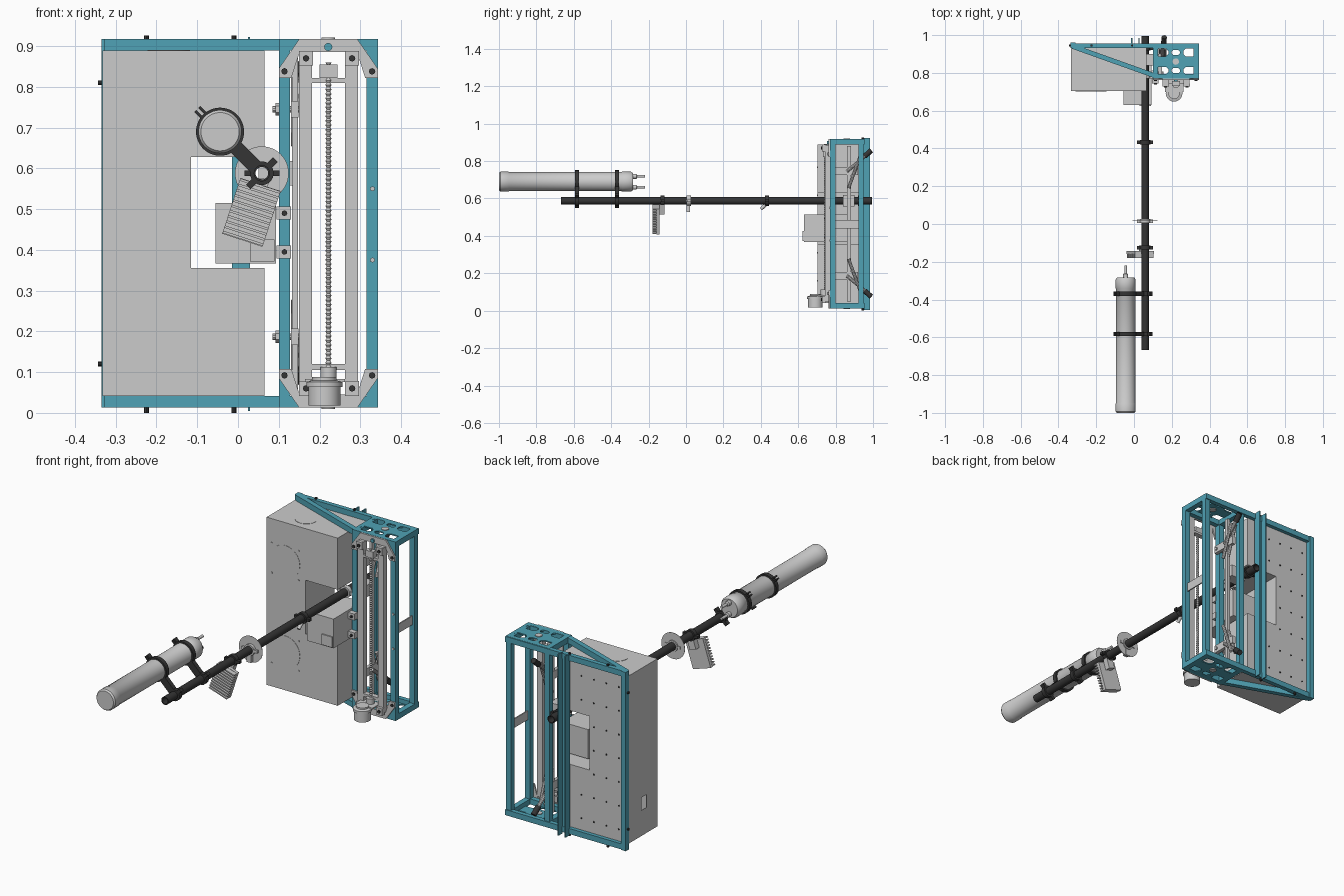
import bpy, bmesh, math
from mathutils import Vector, Matrix

if "Cube" in bpy.data.objects:
    bpy.data.objects.remove(bpy.data.objects["Cube"])


def material(name, col):
    m = bpy.data.materials.new(name)
    m.diffuse_color = (*col, 1)
    m.use_nodes = True
    m.node_tree.nodes["Principled BSDF"].inputs["Base Color"].default_value = m.diffuse_color
    return m


TEAL = material("teal_paint", (0.08, 0.36, 0.46))
DARK = material("dark_plastic", (0.035, 0.035, 0.035))
MID = 0.465                      # mirror height of the frame


def finish(name, bm, mat=None, smooth=False):
    bmesh.ops.remove_doubles(bm, verts=bm.verts, dist=1e-6)
    bmesh.ops.recalc_face_normals(bm, faces=bm.faces)
    me = bpy.data.meshes.new(name)
    bm.to_mesh(me)
    bm.free()
    ob = bpy.data.objects.new(name, me)
    bpy.context.collection.objects.link(ob)
    if mat:
        me.materials.append(mat)
    if smooth:
        bpy.ops.object.select_all(action='DESELECT')
        ob.select_set(True)
        bpy.context.view_layer.objects.active = ob
        bpy.ops.object.shade_smooth_by_angle(angle=math.radians(35))
    return ob


def prism(name, pts, a, b, mat=None, axis='y'):
    bm = bmesh.new()
    put = (lambda p, t: (p[0], t, p[1])) if axis == 'y' else (lambda p, t: (p[0], p[1], t))
    f = bm.faces.new([bm.verts.new(put(p, a)) for p in pts])
    geo = bmesh.ops.extrude_face_region(bm, geom=[f])['geom']
    d = Vector(put((0, 0), b - a))
    bmesh.ops.translate(bm, verts=[v for v in geo if isinstance(v, bmesh.types.BMVert)], vec=d)
    return finish(name, bm, mat)


def box(name, x0, x1, y0, y1, z0, z1, mat=None):
    return prism(name, [(x0, z0), (x1, z0), (x1, z1), (x0, z1)], y0, y1, mat)


def lathe(name, prof, loc, d, mat=None, seg=32, ring=False):
    """Spin (radius, distance) points about direction d from loc."""
    bm = bmesh.new()
    rot = Vector((0, 0, 1)).rotation_difference(Vector(d)).to_matrix()
    rows = [[bm.verts.new(Vector(loc) + rot @ Vector((r * math.cos(2 * math.pi * i / seg),
             r * math.sin(2 * math.pi * i / seg), t))) for i in range(seg)] for r, t in prof]
    for k in range(len(rows) - (0 if ring else 1)):
        a, b = rows[k], rows[(k + 1) % len(rows)]
        for i in range(seg):
            bm.faces.new((a[i], a[(i + 1) % seg], b[(i + 1) % seg], b[i]))
    return finish(name, bm, mat, True)


def cyl(name, p, q, r, mat=None, seg=24):
    d = Vector(q) - Vector(p)
    return lathe(name, [(0, 0), (r, 0), (r, d.length), (0, d.length)], p, d, mat, seg)


def tube(name, p, q, r, ri, mat=None, seg=32):
    d = Vector(q) - Vector(p)
    return lathe(name, [(ri, 0), (r, 0), (r, d.length), (ri, d.length)], p, d, mat, seg, True)


def bar2d(p, q, w):
    p, q = Vector(p), Vector(q)
    n = (q - p).normalized()
    n = Vector((-n.y, n.x)) * w / 2
    return [p - n, q - n, q + n, p + n]


def cut(ob, cutter):
    m = ob.modifiers.new("cut", 'BOOLEAN')
    m.operation, m.solver, m.object = 'DIFFERENCE', 'EXACT', cutter
    cutter.hide_render = True
    cutter.hide_set(True)


# --- welded frame ---
for i, x in enumerate((0.10, 0.315)):
    for j, y in enumerate((0.77, 0.922)):
        box(f"frame_post_{i}{j}", x, x + 0.028, y, y + 0.028, 0.013, 0.917, TEAL)
box("frame_left_post", -0.335, -0.309, 0.935, 0.96, 0.013, 0.917, TEAL)
box("rear_channel_web", -0.015, 0.03, 0.947, 0.953, 0.013, 0.917, TEAL)
box("rear_channel_flange_a", -0.015, -0.009, 0.953, 0.984, 0.005, 0.922, TEAL)
box("rear_channel_flange_b", 0.024, 0.03, 0.953, 0.984, 0.005, 0.922, TEAL)
for tag, z0, zp in (("top", 0.889, 0.912), ("bottom", 0.013, 0.013)):
    z1 = z0 + 0.028
    box(tag + "_back_bar", -0.335, 0.343, 0.932, 0.955, z0, z1, TEAL)
    prism(tag + "_diagonal_bar", bar2d((-0.325, 0.94), (0.11, 0.785), 0.025), z0, z1, TEAL, 'z')
    box(tag + "_front_bar", 0.10, 0.343, 0.77, 0.795, z0, z1, TEAL)
    for x in (0.10, 0.315):
        box(tag + "_side_bar", x, x + 0.028, 0.77, 0.95, z0, z1, TEAL)
    # slotted cover plate
    plate = box(tag + "_slotted_plate", 0.10, 0.343, 0.77, 0.95, zp, zp + 0.006, TEAL)
    for dx in (-0.072, 0, 0.072):
        for dy in (-0.048, 0.048):
            w, h, c = (0.032, 0.02, 0.012) if dx else (0.022, 0.013, 0.008)
            x, y = 0.2215 + dx, 0.86 + dy
            pts = [(x - w, y - h + c), (x - w + c, y - h), (x + w - c, y - h), (x + w, y - h + c),
                   (x + w, y + h - c), (x + w - c, y + h), (x - w + c, y + h), (x - w, y + h - c)]
            cut(plate, prism("slot_cutter", pts, zp - 0.02, zp + 0.03, None, 'z'))
    cyl(tag + "_plate_hub", (0.2215, 0.86, zp - 0.004), (0.2215, 0.86, zp + 0.009), 0.017)
box("side_cross_plate", 0.326, 0.332, 0.795, 0.925, 0.44, 0.485)

# bolts around the frame
for x in (-0.225, -0.01):
    cyl("top_bolt", (x, 0.945, 0.915), (x, 0.945, 0.926), 0.006, DARK, 8)
    cyl("bottom_bolt", (x, 0.945, 0), (x, 0.945, 0.015), 0.006, DARK, 8)
for z in (0.12, 0.81):
    cyl("left_bolt", (-0.343, 0.945, z), (-0.333, 0.945, z), 0.006, DARK, 8)
for z in (0.375, 0.55):
    cyl("post_bolt", (0.33, 0.766, z), (0.33, 0.771, z), 0.006, None, 8)

# --- electrical cabinet, hollow with side notch ---
prof = [(-0.333, 0.041), (0.065, 0.041), (0.065, 0.356), (-0.115, 0.356),
        (-0.115, 0.628), (0.065, 0.628), (0.065, 0.889), (-0.333, 0.889)]
cab = prism("cabinet", prof, 0.704, 0.936)
s = cab.modifiers.new("sheet", 'SOLIDIFY')
s.thickness, s.offset = 0.004, -1
cut(cab, box("window_cutter", -0.36, -0.31, 0.79, 0.83, 0.17, 0.235))
for z in (0.235, 0.692):
    cyl("fan_cover", (-0.228, 0.7025, z), (-0.228, 0.705, z), 0.082, None, 48)
    for dx in (-0.075, 0.075):
        for dz in (-0.075, 0.075):
            cyl("cover_screw", (-0.228 + dx, 0.701, z + dz), (-0.228 + dx, 0.705, z + dz), 0.004, None, 8)
cyl("top_fan_cover", (-0.17, 0.79, 0.888), (-0.17, 0.79, 0.8905), 0.052, None, 40)
for i in range(5):               # rear fixing studs
    for j in range(7):
        x, z = -0.28 + 0.07 * i, 0.1 + 0.12 * j
        if x < -0.13 or abs(z - 0.49) > 0.16:
            cyl("rear_stud", (x, 0.935, z), (x, 0.939, z), 0.004, DARK, 8)

# --- drive box in the notch ---
box("drive_box", -0.055, 0.093, 0.63, 0.86, 0.367, 0.515)
box("drive_box_cover", 0.03, 0.09, 0.624, 0.632, 0.372, 0.425)
for z in (0.395, 0.49):
    box("post_clip", 0.095, 0.13, 0.745, 0.772, z - 0.016, z + 0.016)
    cyl("clip_bolt", (0.114, 0.738, z), (0.114, 0.746, z), 0.007, DARK, 8)

# --- linear lift: rails, corner plates, screw, motor ---
for i, x in enumerate((0.15, 0.263)):
    box(f"lift_rail_{i}", x, x + 0.032, 0.742, 0.77, 0.05, 0.885)
    for z in (0.06, 0.87):
        box("rail_foot", x, x + 0.034, 0.728, 0.745, z - 0.018, z + 0.018)
        cyl("rail_foot_bolt", (x + 0.017, 0.722, z), (x + 0.017, 0.73, z), 0.008, DARK, 8)
gusset = [(0.10, 0.822), (0.10, 0.845), (0.15, 0.917), (0.293, 0.917), (0.343, 0.845),
          (0.343, 0.822), (0.312, 0.822), (0.292, 0.885), (0.151, 0.885), (0.131, 0.822)]
prism("upper_corner_plate", gusset, 0.762, 0.77)
prism("lower_corner_plate", [(x, 2 * MID - z) for x, z in gusset], 0.762, 0.77)
for x in (0.114, 0.329):
    for z in (0.838, 0.092):
        cyl("plate_bolt", (x, 0.757, z), (x, 0.763, z), 0.008, DARK, 8)
cyl("upper_plate_bolt", (0.2215, 0.755, 0.898), (0.2215, 0.763, 0.898), 0.01, TEAL, 12)
thread = [(0, 0)] + [(0.0045 if k % 2 else 0.0075, k * 0.77 / 140) for k in range(141)] + [(0, 0.77)]
lathe("lead_screw", thread, (0.222, 0.745, 0.09), (0, 0, 1), None, 12)
box("upper_screw_bearing", 0.182, 0.263, 0.742, 0.768, 0.81, 0.822)
box("screw_end_block", 0.20, 0.244, 0.732, 0.758, 0.822, 0.855)
box("lower_screw_bearing", 0.182, 0.263, 0.742, 0.768, 0.105, 0.12)
cyl("screw_coupling", (0.222, 0.74, 0.085), (0.222, 0.74, 0.112), 0.02)
lathe("lift_motor", [(0, 0), (0.039, 0), (0.039, 0.045), (0.044, 0.045), (0.044, 0.058),
                     (0.03, 0.062), (0.03, 0.07), (0, 0.07)], (0.212, 0.692, 0.018), (0, 0, 1), None, 40)
box("motor_bracket", 0.165, 0.262, 0.70, 0.768, 0.076, 0.083)

# --- toggle clamps and linkages inside the frame ---
for z, s in ((0.745, 1), (0.187, -1)):
    cyl("clamp_bolt", (0.085, 0.80, z), (0.155, 0.80, z), 0.008, None, 10)
    cyl("clamp_nut", (0.092, 0.80, z), (0.105, 0.80, z), 0.015, None, 6)
    box("clamp_base", 0.13, 0.148, 0.785, 0.92, z - 0.02, z + 0.02)
    cyl("clamp_lever", (0.148, 0.86, z), (0.16, 0.985, z + s * 0.105), 0.009, None, 10)
    cyl("clamp_grip", (0.157, 0.955, z + s * 0.08), (0.16, 0.99, z + s * 0.112), 0.014, DARK, 12)
    for x in (0.138, 0.165):
        cyl("clamp_link", (x, 0.87, z - s * 0.09), (x, 0.93, z + s * 0.08), 0.008, None, 8)
box("guide_rail", 0.132, 0.147, 0.862, 0.882, 0.05, 0.88)

# --- long boom pipe ---
PX, PZ = 0.0585, 0.588
tube("boom_pipe", (PX, -0.668, PZ), (PX, 0.995, PZ), 0.02, 0.0155, DARK)
for y, mat in ((-0.125, DARK), (0.015, None), (0.433, DARK), (0.78, None), (0.93, DARK)):
    tube("pipe_collar", (PX, y - 0.011, PZ), (PX, y + 0.011, PZ), 0.028, 0.0195, mat)
    for s in (-1, 1):
        box("collar_ear", PX + s * 0.034 - 0.009, PX + s * 0.034 + 0.009, y - 0.009, y + 0.009,
            PZ - 0.007, PZ + 0.007, mat)
box("pipe_mount", 0.05, 0.135, 0.84, 0.90, PZ - 0.03, PZ + 0.03)
tube("round_shield", (PX, 0.018, PZ), (PX, 0.020, PZ), 0.066, 0.02, None, 48)
box("shield_tab", PX - 0.012, PX + 0.012, 0.002, 0.022, 0.527, 0.572)
cyl("nozzle_stem", (PX, 0.43, 0.57), (PX, 0.40, 0.543), 0.009, None, 12)

# --- finned sensor block hanging from the boom ---
M = Matrix.Translation((0.033, 0, 0.492)) @ Matrix.Rotation(math.radians(18), 4, 'Y')
parts = [box("sensor_back_plate", -0.052, 0.052, -0.158, -0.142, -0.072, 0.072),
         box("sensor_hanger", -0.018, 0.018, -0.142, -0.115, 0.03, 0.085)]
for i in range(11):
    z = -0.07 + i * 0.0135
    parts.append(box(f"sensor_fin_{i}", -0.052, 0.052, -0.18, -0.156, z, z + 0.006))
for p in parts:
    p.data.transform(M)

# --- cylinder tank and its brackets ---
TX, TZ = -0.044, 0.69
lathe("tank", [(0, 0), (0.047, 0), (0.053, 0.008), (0.053, 0.05), (0.051, 0.053), (0.051, 0.655),
               (0.053, 0.658), (0.053, 0.705), (0.046, 0.717), (0, 0.717)],
      (TX, -1.0, TZ), (0, 1, 0), None, 48)
for z in (0.66, 0.718):
    lathe("tank_fitting", [(0, 0), (0.013, 0), (0.013, 0.02), (0.007, 0.024), (0.007, 0.065), (0, 0.065)],
          (TX, -0.285, z), (0, 1, 0), None, 12)
u = Vector((TX - PX, TZ - PZ)).normalized()
v = Vector((-u.y, u.x))
T, P = Vector((TX, TZ)), Vector((PX, PZ))
for i, y in enumerate((-0.583, -0.369)):
    a, b = y - 0.011, y + 0.011
    tube(f"tank_band_{i}", (TX, a, TZ), (TX, b, TZ), 0.059, 0.05, DARK, 48)
    tube(f"pipe_band_{i}", (PX, a, PZ), (PX, b, PZ), 0.029, 0.0195, DARK)
    prism(f"bracket_arm_{i}", bar2d(P + u * 0.024, T - u * 0.054, 0.036), a, b, DARK)
    for s in (-1, 1):
        o = v * s * 0.007
        prism("tank_band_ear", bar2d(T + u * 0.055 + o, T + u * 0.079 + o, 0.007), a, b, DARK)
        prism("pipe_band_ear", bar2d(P + v * s * 0.026, P + v * s * 0.047, 0.016), a, b, DARK)
